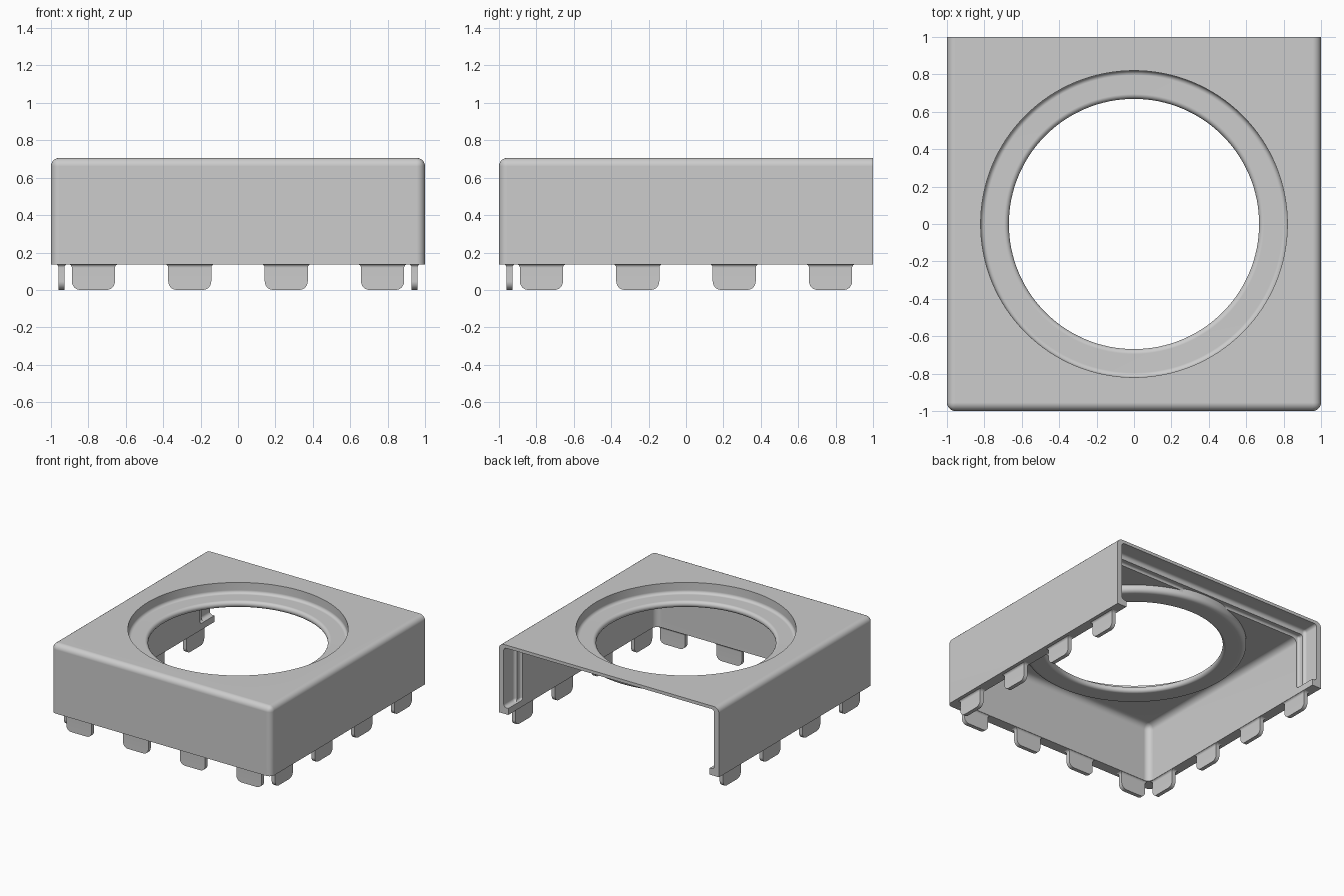
import bpy, bmesh, math
from mathutils import Vector

if "Cube" in bpy.data.objects:
    bpy.data.objects.remove(bpy.data.objects["Cube"])

grey = bpy.data.materials.new("light_grey")
grey.diffuse_color = (0.605, 0.605, 0.605, 1)
grey.use_nodes = True
grey.node_tree.nodes["Principled BSDF"].inputs["Base Color"].default_value = grey.diffuse_color


def finish(bm, name):
    bmesh.ops.recalc_face_normals(bm, faces=bm.faces)
    me = bpy.data.meshes.new(name)
    bm.to_mesh(me)
    bm.free()
    me.materials.append(grey)
    ob = bpy.data.objects.new(name, me)
    bpy.context.collection.objects.link(ob)
    return ob


def box(name, lo, hi, radius, pick, segments=5):
    """Box between two corners; edges whose midpoint passes pick() are rounded."""
    bm = bmesh.new()
    bmesh.ops.create_cube(bm, size=1)
    lo, hi = Vector(lo), Vector(hi)
    for v in bm.verts:
        v.co = [(a + b) / 2 + c * (b - a) for a, b, c in zip(lo, hi, v.co)]
    edges = [e for e in bm.edges if pick((e.verts[0].co + e.verts[1].co) / 2)]
    bmesh.ops.bevel(bm, geom=edges, offset=radius, segments=segments,
                    profile=0.5, affect='EDGES')
    return finish(bm, name)


def loft(name, loops):
    """Closed solid through a list of point loops."""
    bm = bmesh.new()
    rings = [[bm.verts.new(p) for p in loop] for loop in loops]
    n = len(rings[0])
    for a, b in zip(rings, rings[1:]):
        for i in range(n):
            j = (i + 1) % n
            bm.faces.new((a[i], a[j], b[j], b[i]))
    bm.faces.new(rings[0])
    bm.faces.new(rings[-1])
    return finish(bm, name)


def lathe(name, profile, n=128):
    return loft(name, [[(r * math.cos(i * math.tau / n), r * math.sin(i * math.tau / n), z)
                        for i in range(n)] for r, z in profile])


def arc(cx, cz, r, a0, a1, n=6):
    return [(cx + r * math.cos(math.radians(a0 + (a1 - a0) * k / n)),
             cz + r * math.sin(math.radians(a0 + (a1 - a0) * k / n))) for k in range(n + 1)]


def smooth(ob):
    bpy.ops.object.select_all(action='DESELECT')
    bpy.context.view_layer.objects.active = ob
    ob.select_set(True)
    bpy.ops.object.shade_smooth_by_angle(angle=math.radians(35))
    m = ob.modifiers.new("flat_normals", 'WEIGHTED_NORMAL')
    m.keep_sharp = True


BOTTOM, TOP = 0.137, 0.706

# Shell: rounded front, side and top edges, open at the back and below
shell = box("shell", (-1, -1, BOTTOM), (1, 1, TOP), 0.045,
            lambda m: m.y < 0.9 and m.z > BOTTOM + 0.01)
cavity = box("cavity", (-0.915, -0.915, -0.2), (0.915, 1.3, 0.622), 0.05,
             lambda m: m.y < 1.2 and m.z > -0.1)
# Two-step rebate behind the open edge, leaving a ledge at the foot of each wall
step_a = box("rebate_step", (-0.935, 0.815, 0.19), (0.935, 1.3, 0.642), 0.018,
             lambda m: m.y < 1.2)
step_b = box("rebate_lip", (-0.957, 0.86, 0.19), (0.957, 1.3, 0.68), 0.025,
             lambda m: m.y < 1.2)
# Hanging seat around the opening, then the stepped round opening itself
boss = lathe("seat", [(0.79, 0.566)] + arc(0.81, 0.601, 0.035, -90, 0) + [(0.845, 0.69)])
opening = lathe("opening", [(0.695, 0.4), (0.695, 0.566)] + arc(0.695, 0.592, 0.026, 270, 90, 12)
                + arc(0.795, 0.643, 0.025, -90, 0) + [(0.82, 0.9)])

for part, op in ((cavity, 'DIFFERENCE'), (step_a, 'DIFFERENCE'), (step_b, 'DIFFERENCE'),
                 (boss, 'UNION'), (opening, 'DIFFERENCE')):
    m = shell.modifiers.new(part.name, 'BOOLEAN')
    m.operation, m.solver, m.object = op, 'EXACT', part
    part.hide_render = True

# Apply the cuts
bpy.context.view_layer.update()
deps = bpy.context.evaluated_depsgraph_get()
final = bpy.data.meshes.new_from_object(shell.evaluated_get(deps))
shell.modifiers.clear()
shell.data = final
for part in (cavity, step_a, step_b, boss, opening):
    bpy.data.objects.remove(part)
smooth(shell)


# Clip tabs: rounded feet, flared all round where they meet the wall
def tab(name, place):
    half, r = 0.115, 0.045
    rows = [(half - r + r * math.sin(t), r - r * math.cos(t), 0)
            for t in (k * math.pi / 12 for k in range(7))]
    rows += [(half + f, BOTTOM - 0.018 + h, f * 0.8)
             for f, h in ((0, 0), (0.002, 0.008), (0.007, 0.014), (0.016, 0.019))]
    smooth(loft(name, [[place(-w, 0.96 + f, z), place(w, 0.96 + f, z),
                        place(w, 0.928 - f, z), place(-w, 0.928 - f, z)]
                       for w, z, f in rows]))


for k, c in enumerate((-0.773, -0.258, 0.258, 0.773)):
    tab(f"front_tab_{k}", lambda u, d, z: (c + u, -d, z))
    for side, s in (("left", -1), ("right", 1)):
        tab(f"{side}_tab_{k}", lambda u, d, z: (s * d, c + u, z))
